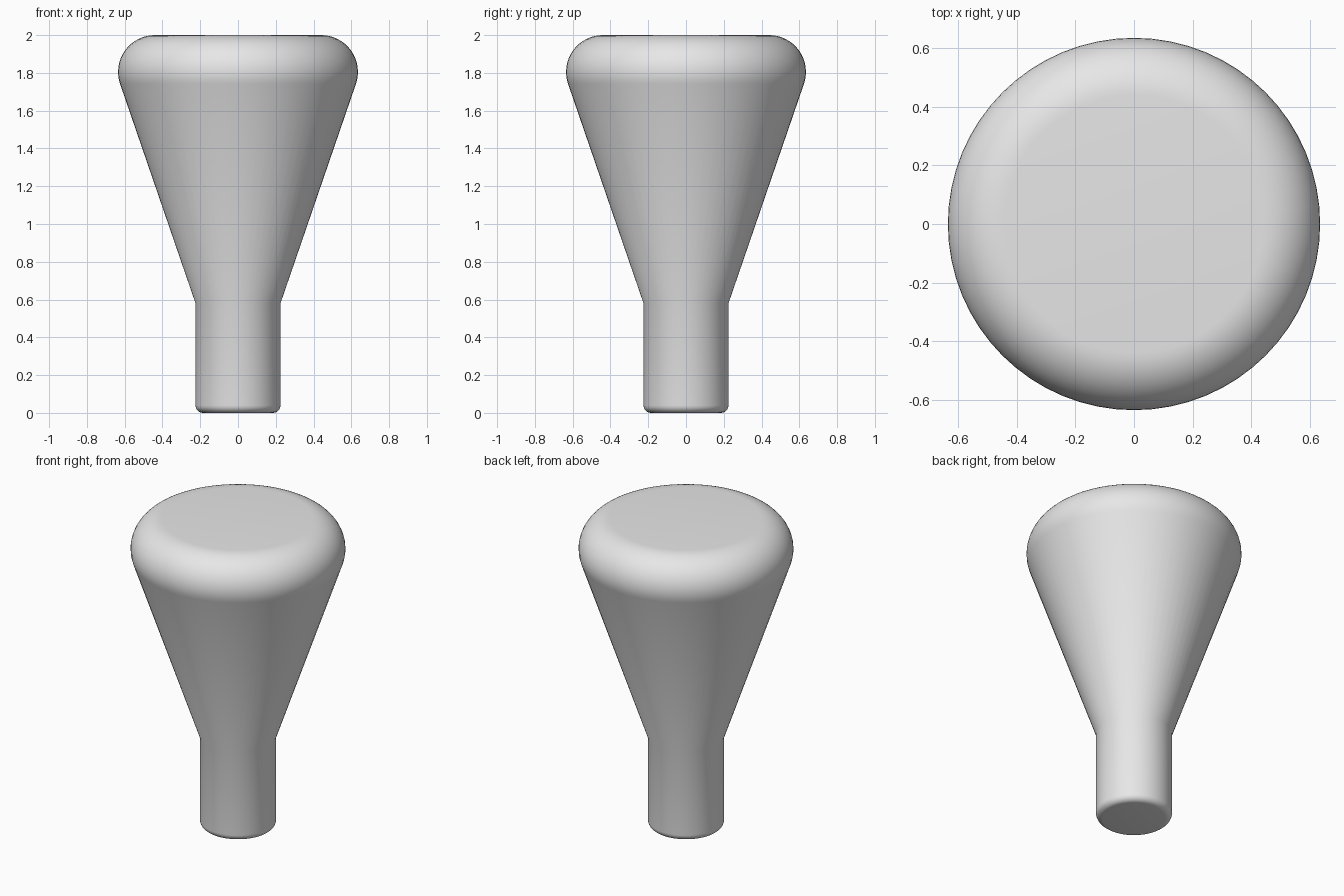
import bpy, bmesh, math

if "Cube" in bpy.data.objects:
    bpy.data.objects.remove(bpy.data.objects["Cube"])

SIDES = 64


def fillet(cr, cz, radius, start, end, steps):
    """Arc points (radius, height) between two angles in degrees."""
    pts = []
    for i in range(steps + 1):
        a = math.radians(start + (end - start) * i / steps)
        pts.append((cr + radius * math.cos(a), cz + radius * math.sin(a)))
    return pts


# Profile: rounded foot, straight stem, flared cone, rounded flat top
profile = fillet(0.185, 0.04, 0.04, -90, 0, 6)
profile.append((0.225, 0.58))
profile += fillet(0.44, 1.805, 0.195, -19, 90, 16)

# Lathe the profile into rings, then bridge and cap them
bm = bmesh.new()
rings = []
for r, z in profile:
    rings.append([bm.verts.new((r * math.cos(math.tau * i / SIDES),
                                r * math.sin(math.tau * i / SIDES), z))
                  for i in range(SIDES)])
for low, high in zip(rings, rings[1:]):
    for i in range(SIDES):
        j = (i + 1) % SIDES
        bm.faces.new((low[i], low[j], high[j], high[i]))
bm.faces.new(rings[0][::-1])
bm.faces.new(rings[-1])

mesh = bpy.data.meshes.new("knob")
bm.to_mesh(mesh)
bm.free()
knob = bpy.data.objects.new("knob", mesh)
bpy.context.collection.objects.link(knob)

# Single plain grey
grey = bpy.data.materials.new("light grey")
grey.diffuse_color = (0.8, 0.8, 0.8, 1)
grey.use_nodes = True
grey.node_tree.nodes["Principled BSDF"].inputs["Base Color"].default_value = grey.diffuse_color
mesh.materials.append(grey)

bpy.context.view_layer.objects.active = knob
knob.select_set(True)
bpy.ops.object.shade_smooth_by_angle(angle=math.radians(30))
